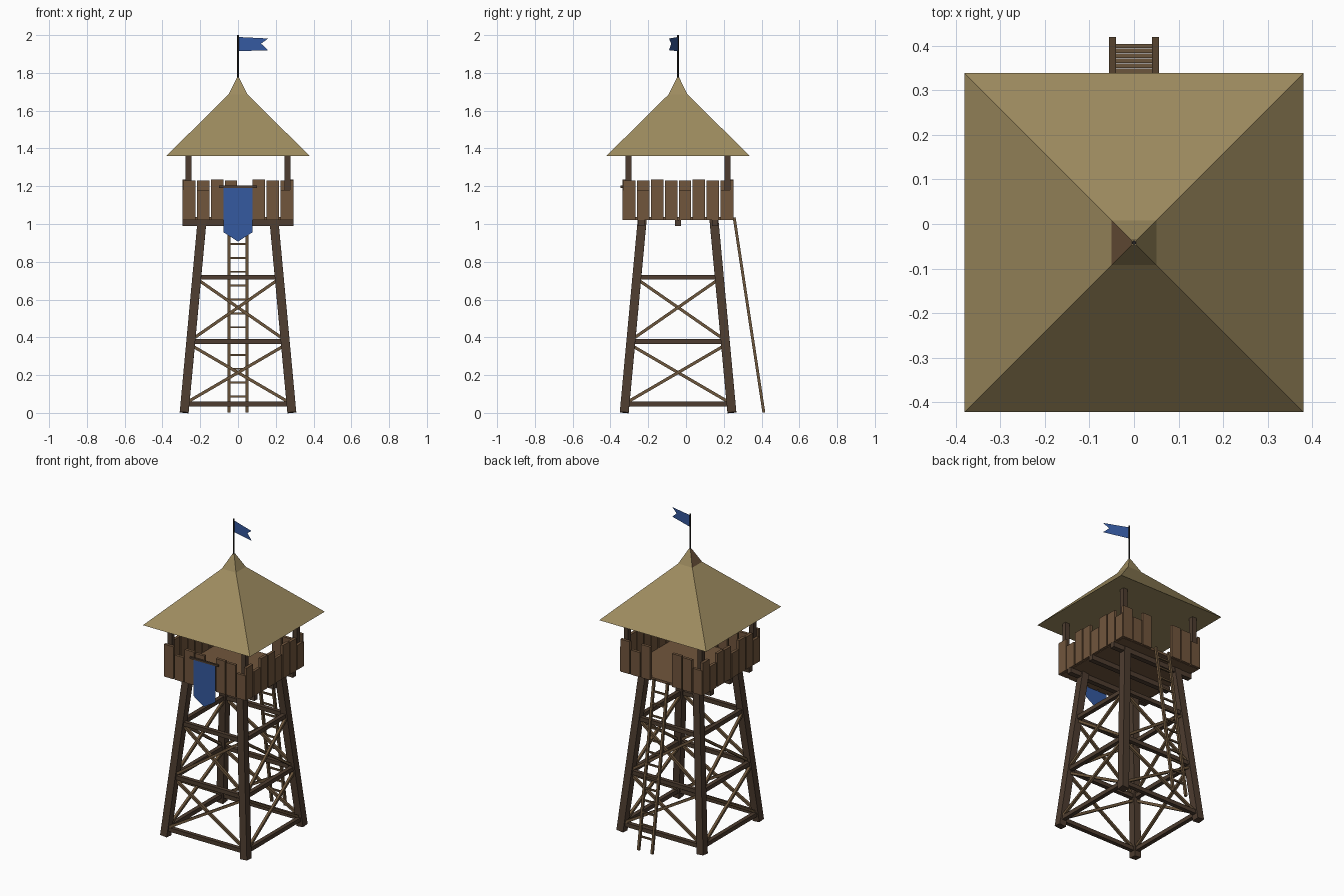
import bpy, bmesh
from math import pi
from mathutils import Vector, Matrix

cube = bpy.data.objects.get("Cube")
if cube:
    bpy.data.objects.remove(cube)

CY = -0.042          # tower axis in y
HALF = 0.294         # half width of the platform


def material(name, rgb):
    m = bpy.data.materials.new(name)
    m.use_nodes = True
    m.diffuse_color = (*rgb, 1)
    m.node_tree.nodes["Principled BSDF"].inputs["Base Color"].default_value = (*rgb, 1)
    return m


DARK = material("dark timber", (0.075, 0.046, 0.029))
PLANK = material("plank wood", (0.165, 0.092, 0.046))
POLE = material("light pole wood", (0.15, 0.092, 0.045))
THATCH = material("straw thatch", (0.34, 0.26, 0.115))
BLUE = material("blue cloth", (0.035, 0.1, 0.35))
IRON = material("dark iron", (0.02, 0.017, 0.015))


def finish(name, bm, *mats, recalc=True):
    if recalc:
        bmesh.ops.recalc_face_normals(bm, faces=bm.faces)
    me = bpy.data.meshes.new(name)
    bm.to_mesh(me)
    bm.free()
    for m in mats:
        me.materials.append(m)
    ob = bpy.data.objects.new(name, me)
    bpy.context.scene.collection.objects.link(ob)
    return ob


def box(bm, centre, size):
    bmesh.ops.create_cube(bm, size=1, matrix=Matrix.Translation(centre) @ Matrix.Diagonal((*size, 1)))


def beam(bm, a, b, w, t=None):
    """Square bar from a to b."""
    a, b = Vector(a), Vector(b)
    d = (b - a).normalized()
    axis = min(range(3), key=lambda i: round(abs(d[i]), 4))
    u = Vector([float(i == axis) for i in range(3)])
    u = (u - d * u.dot(d)).normalized()
    rot = Matrix((u, d.cross(u), d)).transposed().to_4x4()
    bmesh.ops.create_cube(bm, size=1, matrix=Matrix.Translation((a + b) / 2) @ rot
                          @ Matrix.Diagonal((w, t or w, (b - a).length, 1)))


def four_sides(bm, build):
    """Build the front side, then repeat it around the tower axis."""
    for k in range(4):
        part = bmesh.new()
        build(part, k)
        part.transform(Matrix.Translation((0, CY, 0)) @ Matrix.Rotation(k * pi / 2, 4, 'Z'))
        tmp = bpy.data.meshes.new("tmp")
        part.to_mesh(tmp)
        part.free()
        bm.from_mesh(tmp)
        bpy.data.meshes.remove(tmp)


def spread(z):
    """Distance of the leg centre from the axis at height z."""
    return 0.285 - 0.093 * z


# Splayed legs
bm = bmesh.new()
four_sides(bm, lambda p, k: beam(p, (-spread(0), -spread(0), 0.002), (-spread(1.02), -spread(1.02), 1.02), 0.047))
finish("legs", bm, DARK)


# Horizontal ties between the legs
def ties(p, k):
    for z in (0.048, 0.377, 0.718):
        s = spread(z)
        beam(p, (-s, -s, z), (s, -s, z), 0.026)


bm = bmesh.new()
four_sides(bm, ties)
finish("cross_ties", bm, DARK)


# Diagonal cross braces
def braces(p, k):
    for lo, hi in ((0.05, 0.36), (0.385, 0.71)):
        for sx in (-1, 1):
            a, b, off = spread(lo), spread(hi), 0.006 * sx
            beam(p, (sx * a, off - a, lo), (-sx * b, off - b, hi), 0.016)


bm = bmesh.new()
four_sides(bm, braces)
finish("diagonal_braces", bm, POLE)

# Joists and platform floor
bm = bmesh.new()
for y in (-0.195, 0, 0.195):
    box(bm, (0, CY + y, 1.005), (2 * HALF, 0.032, 0.032))
finish("joists", bm, DARK)
bm = bmesh.new()
box(bm, (0, CY, 1.028), (2 * HALF - 0.03, 2 * HALF - 0.03, 0.016))
finish("platform_floor", bm, PLANK)


# Palisade of uneven planks, open at the back for the ladder
def palisade(p, k):
    pitch = 2 * HALF / 8
    for i in range(8):
        if k == 2 and i in (3, 4):
            continue
        top = (1.23, 1.18, 1.235)[i % 3]
        box(p, (-HALF + pitch * (i + 0.5), -HALF + 0.009, (top + 1.022) / 2),
            (pitch - 0.008, 0.018, top - 1.022))


bm = bmesh.new()
four_sides(bm, palisade)
finish("palisade_planks", bm, PLANK)

# Roof posts
bm = bmesh.new()
four_sides(bm, lambda p, k: box(p, (-0.262, -0.262, 1.2), (0.03, 0.03, 0.34)))
finish("roof_posts", bm, DARK)


# Thatched roof and its peak
def pyramid(name, half, top_half, z0, z1, *mats):
    bm = bmesh.new()
    bmesh.ops.create_cone(bm, cap_ends=True, segments=4, radius1=half * 2 ** 0.5, radius2=top_half * 2 ** 0.5,
                          depth=z1 - z0, matrix=Matrix.Translation((0, CY, (z0 + z1) / 2))
                          @ Matrix.Rotation(pi / 4, 4, 'Z'))
    bm.normal_update()
    if len(mats) > 1:
        for f in bm.faces:
            f.material_index = int(f.normal.x < -0.5)
    finish(name, bm, *mats)


pyramid("thatched_roof", 0.38, 0.048, 1.36, 1.688, THATCH)
pyramid("roof_peak", 0.052, 0.006, 1.682, 1.775, THATCH, PLANK)

# Flagpole
bm = bmesh.new()
bmesh.ops.create_cone(bm, cap_ends=True, segments=8, radius1=0.005, radius2=0.005, depth=0.25,
                      matrix=Matrix.Translation((0, CY, 1.875)))
finish("flagpole", bm, IRON)


# Cloth pieces
def cloth(name, points):
    bm = bmesh.new()
    bm.faces.new([bm.verts.new(p) for p in points])
    finish(name, bm, BLUE, recalc=False)


flag = [(0, 1.915), (0.16, 1.92), (0.122, 1.955), (0.16, 1.982), (0, 1.99)]
cloth("flag", [(x, CY - 0.3 * x, z) for x, z in flag])
banner = [(-0.078, 0.957), (0, 0.907), (0.078, 0.957), (0.078, 1.197), (-0.078, 1.197)]
cloth("banner", [(x, CY - HALF - 0.006, z) for x, z in banner])
bm = bmesh.new()
box(bm, (0, CY - HALF - 0.005, 1.197), (0.2, 0.012, 0.012))
finish("banner_rod", bm, DARK)

# Ladder leaning on the back
foot, head = Vector((0, 0.412, 0.002)), Vector((0, 0.255, 1.035))
bm = bmesh.new()
for sx in (-1, 1):
    side = Vector((sx * 0.048, 0, 0))
    beam(bm, foot + side, head + side, 0.015, 0.015)
for i in range(13):
    c = foot.lerp(head, (0.085 + 0.0735 * i) / 1.035)
    box(bm, c, (0.096, 0.01, 0.01))
finish("ladder", bm, POLE)
